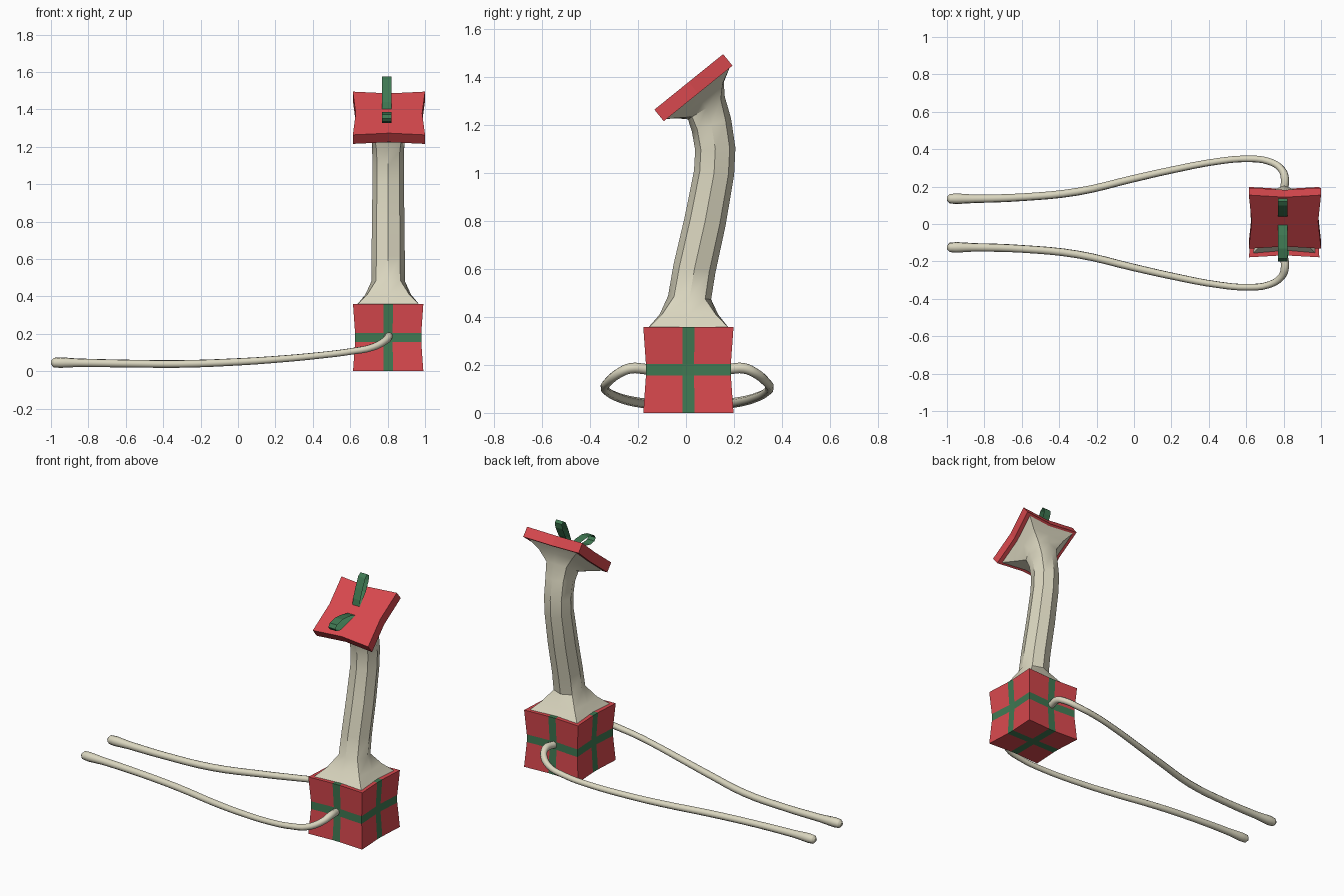
import bpy, bmesh, math
from mathutils import Matrix

if "Cube" in bpy.data.objects:
    bpy.data.objects.remove(bpy.data.objects["Cube"])


def material(name, rgb):
    m = bpy.data.materials.new(name)
    m.diffuse_color = (*rgb, 1)
    m.use_nodes = True
    m.node_tree.nodes["Principled BSDF"].inputs["Base Color"].default_value = m.diffuse_color
    return m


RED = material("gift red", (0.68, 0.065, 0.075))
GREEN = material("ribbon green", (0.05, 0.19, 0.085))
CREAM = material("cream", (0.70, 0.67, 0.52))


def finish(name, bm, mats, smooth=None):
    me = bpy.data.meshes.new(name)
    bm.to_mesh(me)
    bm.free()
    for m in mats:
        me.materials.append(m)
    ob = bpy.data.objects.new(name, me)
    bpy.context.collection.objects.link(ob)
    if smooth:
        shade(ob, smooth)
    return ob


def shade(ob, angle):
    bpy.ops.object.select_all(action='DESELECT')
    ob.select_set(True)
    bpy.context.view_layer.objects.active = ob
    bpy.ops.object.shade_smooth_by_angle(angle=math.radians(angle))


def pinched_box(half, cuts, pinch_side, pinch_height):
    """Box cut by planes at the given fractions, its sides drawn inwards."""
    bm = bmesh.new()
    bmesh.ops.create_cube(bm, size=2)
    for axis in range(3):
        for c in cuts[axis]:
            p, n = [0, 0, 0], [0, 0, 0]
            p[axis], n[axis] = c, 1
            bmesh.ops.bisect_plane(bm, geom=bm.verts[:] + bm.edges[:] + bm.faces[:],
                                   plane_co=p, plane_no=n)
    return bm


def pinch(bm, half, side, height):
    for v in bm.verts:
        x, y, z = v.co
        h = height * (1 - z * z)
        v.co = (x * half[0] * (1 - side * (1 - y * y) - h),
                y * half[1] * (1 - side * (1 - x * x) - h), z * half[2])


# gift box body with ribbon faces crossing every side
R = 0.135
box = pinched_box(None, [(-R, R)] * 3, 0, 0)
for f in box.faces:
    c = f.calc_center_median()
    f.material_index = int(any(abs(k) < 0.05 for k in c))
pinch(box, (0.188, 0.188, 0.179), 0.05, 0.06)
box.transform(Matrix.Translation((0.803, 0.01, 0.179)))
finish("gift_box", box, [RED, GREEN])

# tilted lid
TILT = math.radians(38.9)
lid = pinched_box(None, [(0,), (0,), ()], 0, 0)
pinch(lid, (0.193, 0.184, 0.031), 0.08, 0)
lid.transform(Matrix.Translation((0.807, 0.031, 1.355)) @ Matrix.Rotation(TILT, 4, 'X'))
finish("lid", lid, [RED])

# neck: eight-sided rings (y, z, tilt, middle radius, corner half width)
rings = [(0.01, 0.352, 0, 0.155, 0.17), (0.012, 0.41, 0, 0.122, 0.112),
         (0.015, 0.48, -0.08, 0.09, 0.065), (0.035, 0.6, -0.2, 0.089, 0.063),
         (0.08, 0.8, -0.2, 0.087, 0.062), (0.117, 1.0, -0.1, 0.084, 0.06),
         (0.122, 1.1, 0.05, 0.084, 0.06), (0.106, 1.2, 0.32, 0.086, 0.062),
         (0.085, 1.27, 0.55, 0.09, 0.07), (0.064, 1.302, TILT, 0.12, 0.115),
         (0.049, 1.333, TILT, 0.158, 0.172)]
bm = bmesh.new()
loops = []
for y, z, t, mid, corner in rings:
    loop = []
    for k in range(8):
        a = k * math.pi / 4
        r = corner * math.sqrt(2) if k % 2 else mid
        u, w = r * math.cos(a), r * math.sin(a)
        loop.append(bm.verts.new((0.803 + u, y + w * math.cos(t), z + w * math.sin(t))))
    loops.append(loop)
for a, b in zip(loops, loops[1:]):
    for k in range(8):
        n = (k + 1) % 8
        bm.faces.new((a[k], a[n], b[n], b[k]))
bm.faces.new(loops[0][::-1])
bm.faces.new(loops[-1])
finish("neck", bm, [CREAM], 40)

# bow loops: thin bent ribbon bands, outlines in (y, z)
bows = {
    "bow_loop_upper": [(0.04, 1.40), (0.06, 1.425), (0.10, 1.47), (0.13, 1.53), (0.136, 1.563),
                       (0.12, 1.576), (0.098, 1.56), (0.07, 1.50), (0.047, 1.44)],
    "bow_loop_lower": [(0.0, 1.365), (-0.06, 1.38), (-0.13, 1.386), (-0.185, 1.373),
                       (-0.2, 1.352), (-0.188, 1.335), (-0.15, 1.328), (-0.08, 1.343),
                       (-0.03, 1.357)],
}
for name, outline in bows.items():
    bm = bmesh.new()
    left = [bm.verts.new((0.77, y, z)) for y, z in outline]
    right = [bm.verts.new((0.82, y, z)) for y, z in outline]
    for i in range(len(outline)):
        j = (i + 1) % len(outline)
        bm.faces.new((left[i], left[j], right[j], right[i]))
    bmesh.ops.recalc_face_normals(bm, faces=bm.faces)
    finish(name, bm, [GREEN])

# long trailing arms: (x, y, z, radius), mirrored across y
path = [(0.80, 0.17, 0.182, 0.022), (0.807, 0.235, 0.186, 0.022), (0.79, 0.285, 0.165, 0.02),
        (0.72, 0.33, 0.128, 0.019), (0.6, 0.343, 0.105, 0.018), (0.45, 0.33, 0.086, 0.018),
        (0.2, 0.283, 0.063, 0.019), (0.0, 0.238, 0.05, 0.02), (-0.3, 0.168, 0.039, 0.021),
        (-0.6, 0.138, 0.041, 0.021), (-0.85, 0.13, 0.045, 0.023), (-0.95, 0.13, 0.046, 0.029),
        (-0.985, 0.13, 0.046, 0.026), (-1.0, 0.13, 0.046, 0.01)]
for name, s in (("arm_back", 1), ("arm_front", -1)):
    cu = bpy.data.curves.new(name, 'CURVE')
    cu.dimensions = '3D'
    cu.bevel_depth = 1
    cu.bevel_resolution = 2
    cu.resolution_u = 4
    cu.use_fill_caps = True
    sp = cu.splines.new('BEZIER')
    sp.bezier_points.add(len(path) - 1)
    for bp, (x, y, z, r) in zip(sp.bezier_points, path):
        bp.co = (x, s * y + 0.005, z)
        bp.radius = r
        bp.handle_left_type = bp.handle_right_type = 'AUTO'
    cu.materials.append(CREAM)
    ob = bpy.data.objects.new(name, cu)
    bpy.context.collection.objects.link(ob)
    bpy.ops.object.select_all(action='DESELECT')
    ob.select_set(True)
    bpy.context.view_layer.objects.active = ob
    bpy.ops.object.convert(target='MESH')
    shade(bpy.context.view_layer.objects.active, 60)
